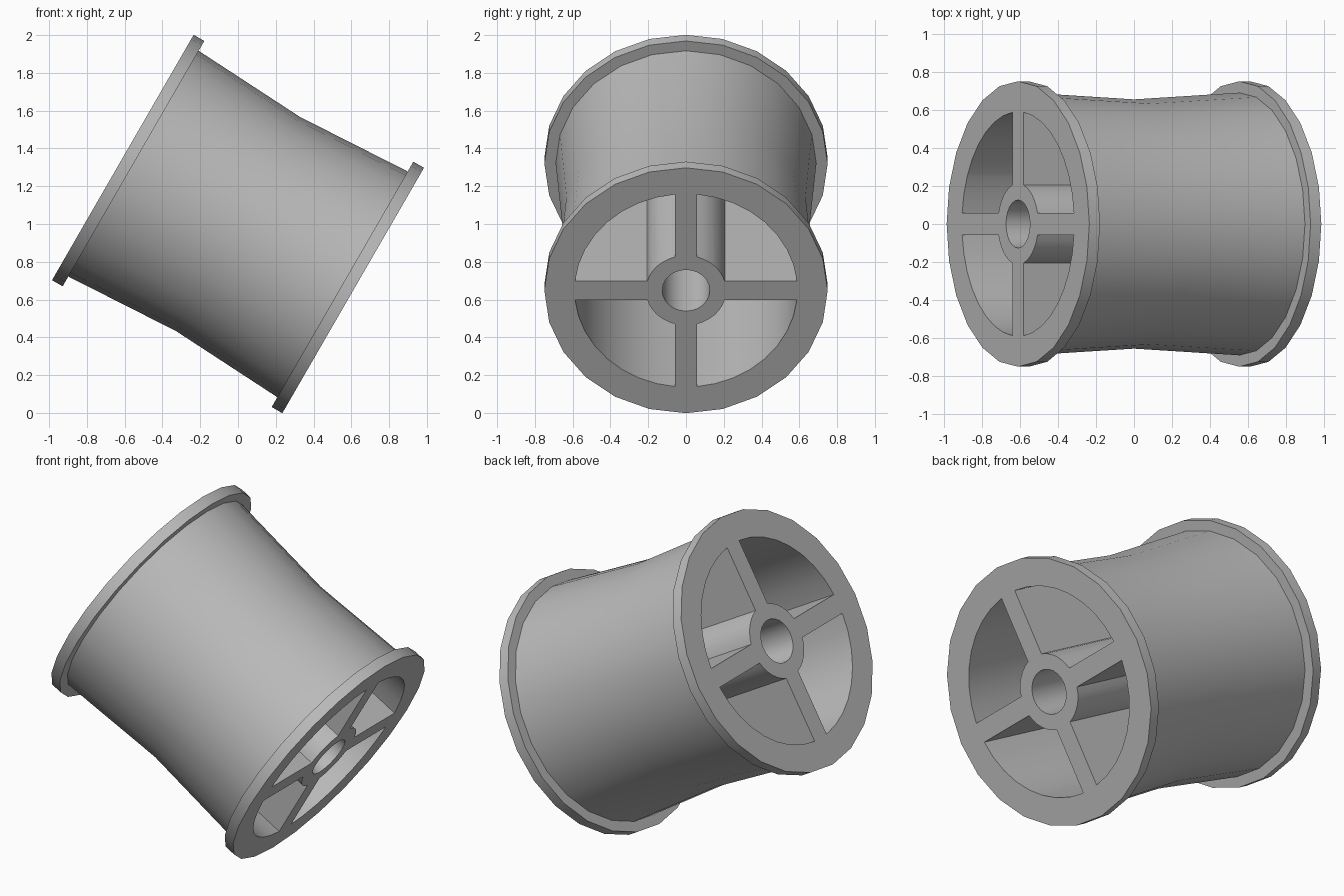
import bpy, bmesh, math
from mathutils import Matrix, Vector

old = bpy.data.objects.get("Cube")
if old:
    bpy.data.objects.remove(old, do_unlink=True)

SIDES = 24
HALF = 0.704          # half length along the axle
RIM = 0.065           # flange thickness
FLANGE_R, END_R, WAIST_R = 0.75, 0.69, 0.655
POCKET_R, HUB_R, BORE_R = 0.59, 0.213, 0.126
GAP = 0.057           # half spoke width

grey = bpy.data.materials.new("grey plastic")
grey.use_nodes = True
colour = (0.5, 0.5, 0.5, 1)
grey.diffuse_color = colour
grey.node_tree.nodes["Principled BSDF"].inputs["Base Color"].default_value = colour


def circle(r):
    return [(r * math.cos(math.tau * i / SIDES), r * math.sin(math.tau * i / SIDES))
            for i in range(SIDES)]


def arc(r, steps):
    # Quarter arc trimmed to leave half a spoke on both sides
    start = math.asin(GAP / r)
    span = math.pi / 2 - 2 * start
    return [(r * math.cos(start + span * i / steps), r * math.sin(start + span * i / steps))
            for i in range(steps + 1)]


def loft(bm, sections):
    # Skin a list of (x, outline) sections and cap both ends
    rings = [[bm.verts.new((x, y, z)) for y, z in outline] for x, outline in sections]
    n = len(rings[0])
    for a, b in zip(rings, rings[1:]):
        for i in range(n):
            j = (i + 1) % n
            bm.faces.new((a[i], a[j], b[j], b[i]))
    bm.faces.new(rings[0][::-1])
    bm.faces.new(rings[-1])


def finish(bm, name):
    bmesh.ops.recalc_face_normals(bm, faces=bm.faces)
    mesh = bpy.data.meshes.new(name)
    bm.to_mesh(mesh)
    bm.free()
    mesh.materials.append(grey)
    obj = bpy.data.objects.new(name, mesh)
    bpy.context.collection.objects.link(obj)
    return obj


# Solid spool: two flanges and a waisted barrel
inner = HALF - RIM
profile = [(-HALF, FLANGE_R), (-inner, FLANGE_R), (-inner, END_R), (0, WAIST_R),
           (inner, END_R), (inner, FLANGE_R), (HALF, FLANGE_R)]
bm = bmesh.new()
loft(bm, [(x, circle(r)) for x, r in profile])
spool = finish(bm, "spool")

# Cutter: four quarter pockets and the axle bore
bm = bmesh.new()
pocket = arc(POCKET_R, 8) + arc(HUB_R, 6)[::-1]
for k in range(4):
    turn = Matrix.Rotation(k * math.pi / 2, 2)
    outline = [turn @ Vector(point) for point in pocket]
    loft(bm, [(-1, outline), (1, outline)])
loft(bm, [(-1, circle(BORE_R)), (1, circle(BORE_R))])
cutter = finish(bm, "pocket_cutter")
cutter.hide_render = True

cut = spool.modifiers.new("pockets", 'BOOLEAN')
cut.operation = 'DIFFERENCE'
cut.solver = 'EXACT'
cut.object = cutter
bpy.ops.object.select_all(action='DESELECT')
spool.select_set(True)
bpy.context.view_layer.objects.active = spool
bpy.ops.object.modifier_apply(modifier=cut.name)
bpy.data.objects.remove(cutter, do_unlink=True)

# Tilt the axle and stand the spool on its lower rim
spool.data.transform(Matrix.Translation((0, 0, 1)) @ Matrix.Rotation(math.radians(30), 4, 'Y'))
bpy.ops.object.shade_smooth_by_angle(angle=math.radians(30))
